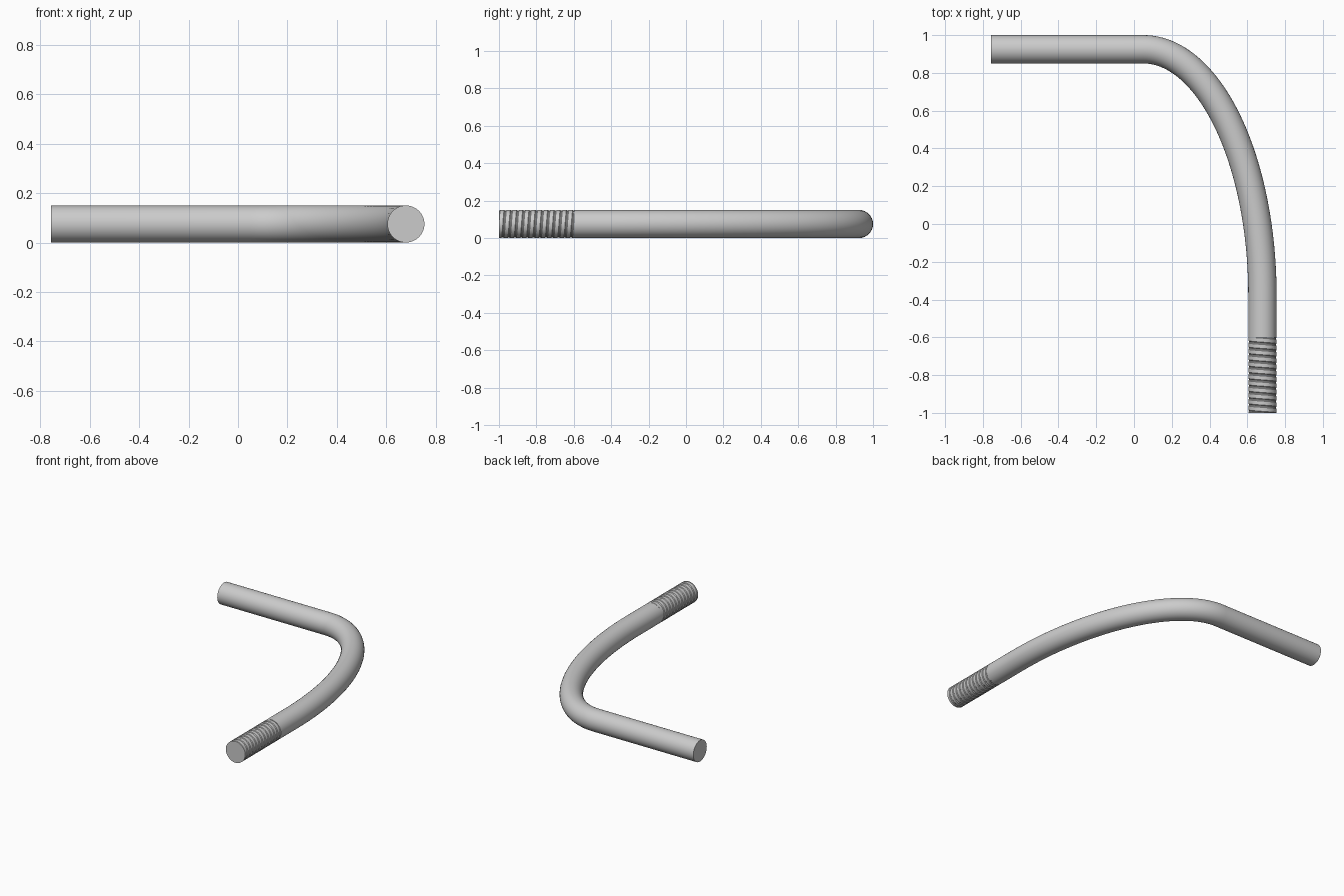
import bpy
import bmesh
from math import sin, cos, pi, radians

RADIUS = 0.075
THREAD_TOP = -0.6
THREAD_END = -1.0
ROD_X = 0.68

cube = bpy.data.objects.get("Cube")
if cube:
    bpy.data.objects.remove(cube, do_unlink=True)

# Single bare metal colour
steel = bpy.data.materials.new("light_grey_steel")
steel.use_nodes = True
colour = (0.6, 0.6, 0.6, 1)
steel.diffuse_color = colour
steel.node_tree.nodes["Principled BSDF"].inputs["Base Color"].default_value = colour


def finish(obj, angle):
    obj.data.materials.append(steel)
    bpy.ops.object.select_all(action="DESELECT")
    obj.select_set(True)
    bpy.context.view_layer.objects.active = obj
    if obj.type == "CURVE":
        bpy.ops.object.convert(target="MESH")
    bpy.ops.object.shade_smooth_by_angle(angle=radians(angle))


# Bent rod: straight arm, quarter-ellipse bend, straight shank
cx, cy = 0.05, -0.38
a, b = ROD_X - cx, 1 - RADIUS - cy
steps = 48
path = [(-0.757, cy + b)]
path += [(cx + a * sin(i * pi / 2 / steps), cy + b * cos(i * pi / 2 / steps))
         for i in range(steps + 1)]
path.append((ROD_X, THREAD_TOP))

curve = bpy.data.curves.new("bent_rod", "CURVE")
curve.dimensions = "3D"
curve.bevel_depth = RADIUS
curve.bevel_resolution = 14
curve.use_fill_caps = True
spline = curve.splines.new("POLY")
spline.points.add(len(path) - 1)
for point, (x, y) in zip(spline.points, path):
    point.co = (x, y, RADIUS, 1)
rod = bpy.data.objects.new("bent_rod", curve)
bpy.context.collection.objects.link(rod)
finish(rod, 40)

# Threaded end: a helical crest-and-groove surface, clamped to flat ends
sides, pitch = 48, 0.0333
profile = [(0.0, 0.0), (0.62, 0.0), (0.75, 0.004), (0.87, 0.004)]
turns = round((THREAD_TOP - THREAD_END) / pitch) + 2
bm = bmesh.new()
rows = []
for j in range(turns * len(profile)):
    turn, step = divmod(j, len(profile))
    offset, depth = profile[step]
    row = []
    for k in range(sides):
        angle = 2 * pi * k / sides
        y = THREAD_END + pitch * (turn - 1 + offset + k / sides)
        y = min(max(y, THREAD_END), THREAD_TOP)
        r = RADIUS - depth
        row.append(bm.verts.new((ROD_X + r * cos(angle), y, RADIUS + r * sin(angle))))
    rows.append(row)

shift = len(profile)
for j in range(len(rows) - 1):
    for k in range(sides):
        wrap = k == sides - 1
        n, extra = (k + 1) % sides, shift if wrap else 0
        if j + 1 + extra < len(rows):
            bm.faces.new((rows[j][k], rows[j + 1][k],
                          rows[j + 1 + extra][n], rows[j + extra][n]))
bmesh.ops.remove_doubles(bm, verts=bm.verts, dist=0.00001)

# Flat end face
ring = [bm.verts.new((ROD_X + RADIUS * cos(2 * pi * k / sides), THREAD_END,
                      RADIUS + RADIUS * sin(2 * pi * k / sides))) for k in range(sides)]
bm.faces.new(ring)
bmesh.ops.recalc_face_normals(bm, faces=bm.faces)
mesh = bpy.data.meshes.new("threaded_end")
bm.to_mesh(mesh)
bm.free()
thread = bpy.data.objects.new("threaded_end", mesh)
bpy.context.collection.objects.link(thread)
finish(thread, 25)
